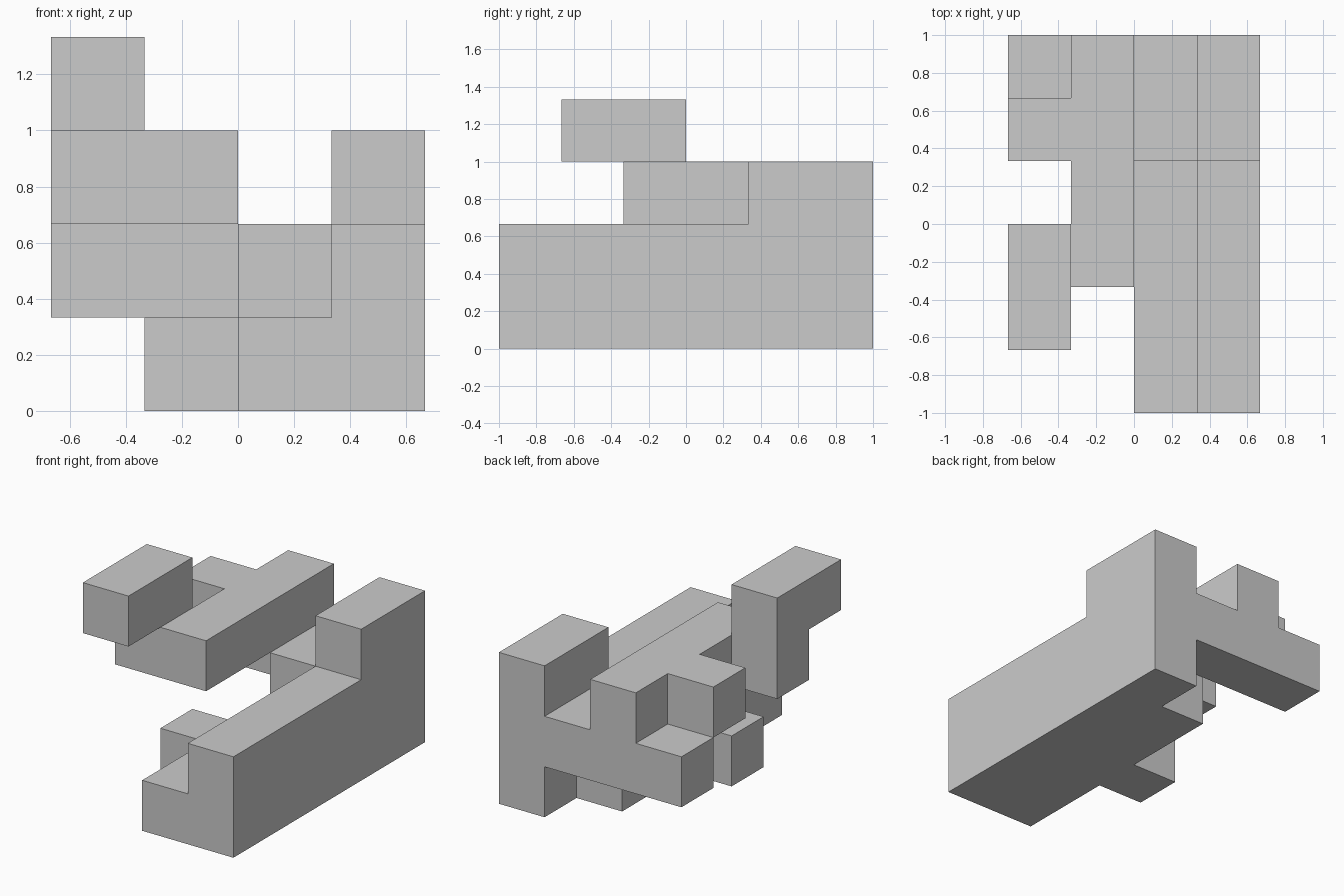
import bpy, bmesh, math
from mathutils import Vector

if "Cube" in bpy.data.objects:
    bpy.data.objects.remove(bpy.data.objects["Cube"])

U = 1 / 3                               # size of one cube cell
ORIGIN = Vector((-2 * U, -3 * U, 0))    # lower front left corner

# Bars as cell ranges: (x0, x1, y0, y1, z0, z1)
BARS = [
    (3, 4, 0, 6, 0, 2),   # long right wall
    (3, 4, 4, 6, 2, 3),   # raised rear of the wall
    (2, 3, 0, 5, 0, 1),   # low step beside the wall
    (1, 2, 2, 3, 0, 1),   # stub on the step
    (2, 3, 4, 6, 1, 2),   # inner rear block
    (0, 2, 5, 6, 1, 2),   # rear cross bar
    (1, 2, 2, 6, 2, 3),   # upper beam
    (0, 1, 2, 3, 2, 3),   # front arm of the beam
    (0, 1, 4, 5, 2, 3),   # rear arm of the beam
    (0, 1, 1, 3, 3, 4),   # top block
]

cells = {(x, y, z)
         for x0, x1, y0, y1, z0, z1 in BARS
         for x in range(x0, x1) for y in range(y0, y1) for z in range(z0, z1)}

# Skin the filled cells: one quad on every exposed side
bm = bmesh.new()
verts = {}


def corner(p):
    if p not in verts:
        verts[p] = bm.verts.new(ORIGIN + Vector(p) * U)
    return verts[p]


for cell in sorted(cells):
    for axis in range(3):
        for side in (0, 1):
            neighbour = list(cell)
            neighbour[axis] += 2 * side - 1
            if tuple(neighbour) in cells:
                continue
            quad = []
            for s, t in ((0, 0), (1, 0), (1, 1), (0, 1)):
                p = list(cell)
                p[axis] += side
                p[(axis + 1) % 3] += s
                p[(axis + 2) % 3] += t
                quad.append(corner(tuple(p)))
            bm.faces.new(quad if side else quad[::-1])

# Merge coplanar quads into large flat faces
bmesh.ops.dissolve_limit(bm, angle_limit=math.radians(1),
                         verts=bm.verts[:], edges=bm.edges[:])

mesh = bpy.data.meshes.new("cube_puzzle_piece")
bm.to_mesh(mesh)
bm.free()
bpy.context.collection.objects.link(bpy.data.objects.new("cube_puzzle_piece", mesh))
